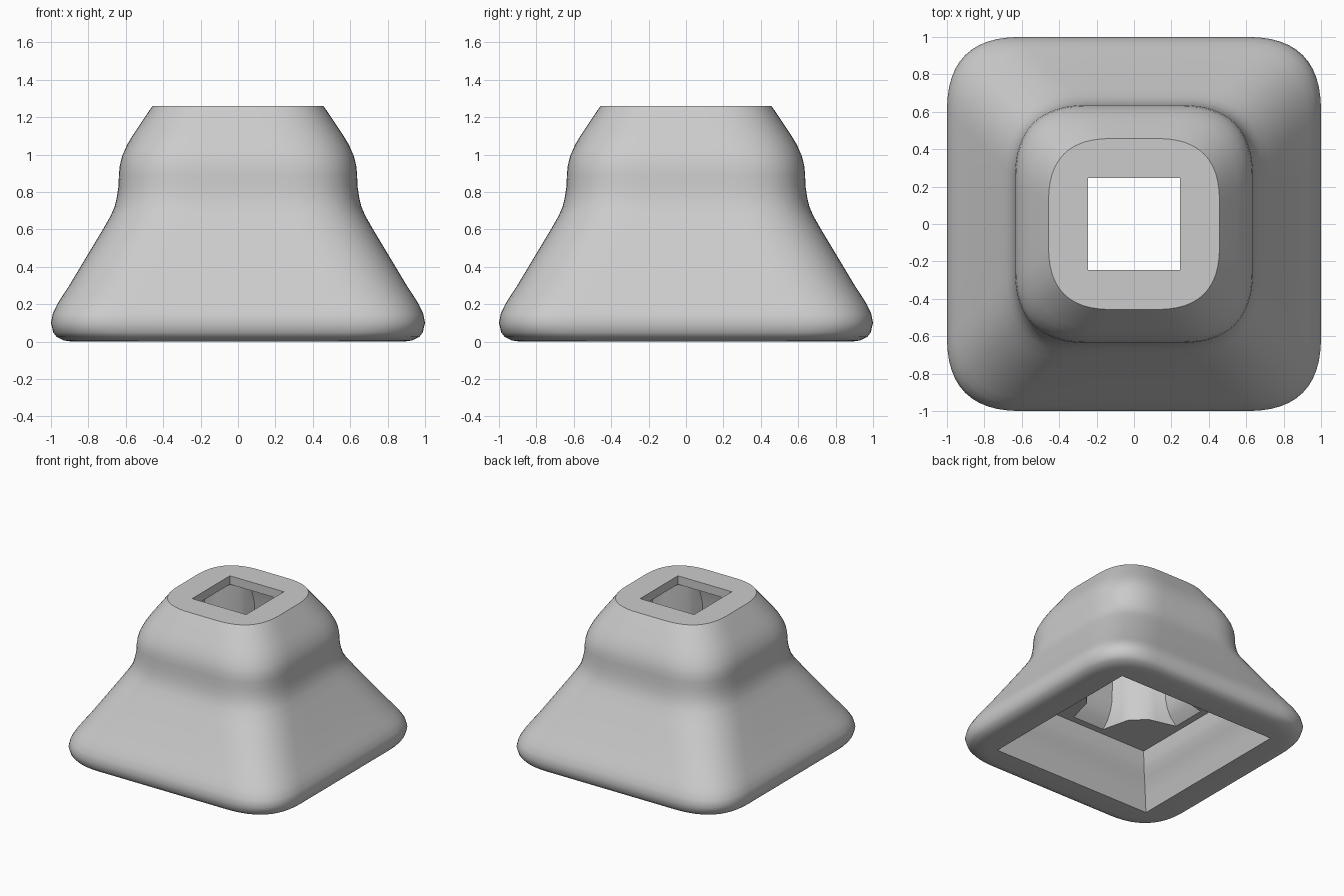
import bpy, bmesh

if "Cube" in bpy.data.objects:
    bpy.data.objects.remove(bpy.data.objects["Cube"])

K = 16  # points per quarter of every ring


def rounded(r, c):
    """Quarter of a soft-cornered square."""
    pts = [(r, 0), (r, (r - c) / 2)]
    for i in range(13):
        t = i / 12
        pts.append((r - c * t * t, r - c * (1 - t) ** 2))
    pts.append(((r - c) / 2, r))
    return pts


def polyline(nodes):
    """Quarter ring from (index, x, y) nodes."""
    pts = []
    for (i, x, y), (j, u, v) in zip(nodes, nodes[1:]):
        for k in range(i, j):
            t = (k - i) / (j - i)
            pts.append((x + (u - x) * t, y + (v - y) * t))
    return pts


def square(h):
    return polyline([(0, h, 0), (8, h, h), (16, 0, h)])


def cross(a, w, p, q):
    return polyline([(0, a, 0), (4, a, w), (7, p, q), (9, q, p), (12, w, a), (16, 0, a)])


rings = []  # (quarter, z)

# outer skin
outer = [(0, .89), (.006, .93), (.025, .97), (.05, .988), (.1, 1), (.15, .99),
         (.2, .966), (.25, .935), (.3, .902), (.45, .812), (.6, .722), (.67, .682),
         (.72, .66), (.77, .648), (.83, .639), (.89, .637), (.94, .632),
         (.99, .62), (1.05, .594), (1.11, .558), (1.26, .457)]
for z, r in outer:
    rings.append((rounded(r, .39 if r > .6 else .33 + .06 * (r - .457) / .143), z))

# top opening and lip
rings += [(square(.245), 1.26), (square(.245), 1.19)]

# cross-shaped upper chamber
for z, a in [(1.19, .36), (1.0, .42), (.62, .43), (.54, .45), (.48, .48), (.42, .535)]:
    rings.append((cross(a, .145, .31, .2), z))

# lower hollow
for z, h in [(.42, .59), (.33, .6), (.28, .615), (.22, .645), (.16, .675), (.1, .695), (0, .73)]:
    rings.append((square(h), z))

bm = bmesh.new()
loops = []
for quarter, z in rings:
    loop = []
    pts = quarter
    for _ in range(4):
        loop += [bm.verts.new((x, y, z)) for x, y in pts]
        pts = [(-y, x) for x, y in pts]
    loops.append(loop)
n = 4 * K
for a, b in zip(loops, loops[1:] + loops[:1]):
    for i in range(n):
        j = (i + 1) % n
        bm.faces.new((a[i], a[j], b[j], b[i]))
bmesh.ops.recalc_face_normals(bm, faces=bm.faces)

mesh = bpy.data.meshes.new("hollow_square_base")
bm.to_mesh(mesh)
bm.free()
base = bpy.data.objects.new("hollow_square_base", mesh)
bpy.context.collection.objects.link(base)
bpy.context.view_layer.objects.active = base
base.select_set(True)
bpy.ops.object.shade_smooth_by_angle(angle=0.62)
